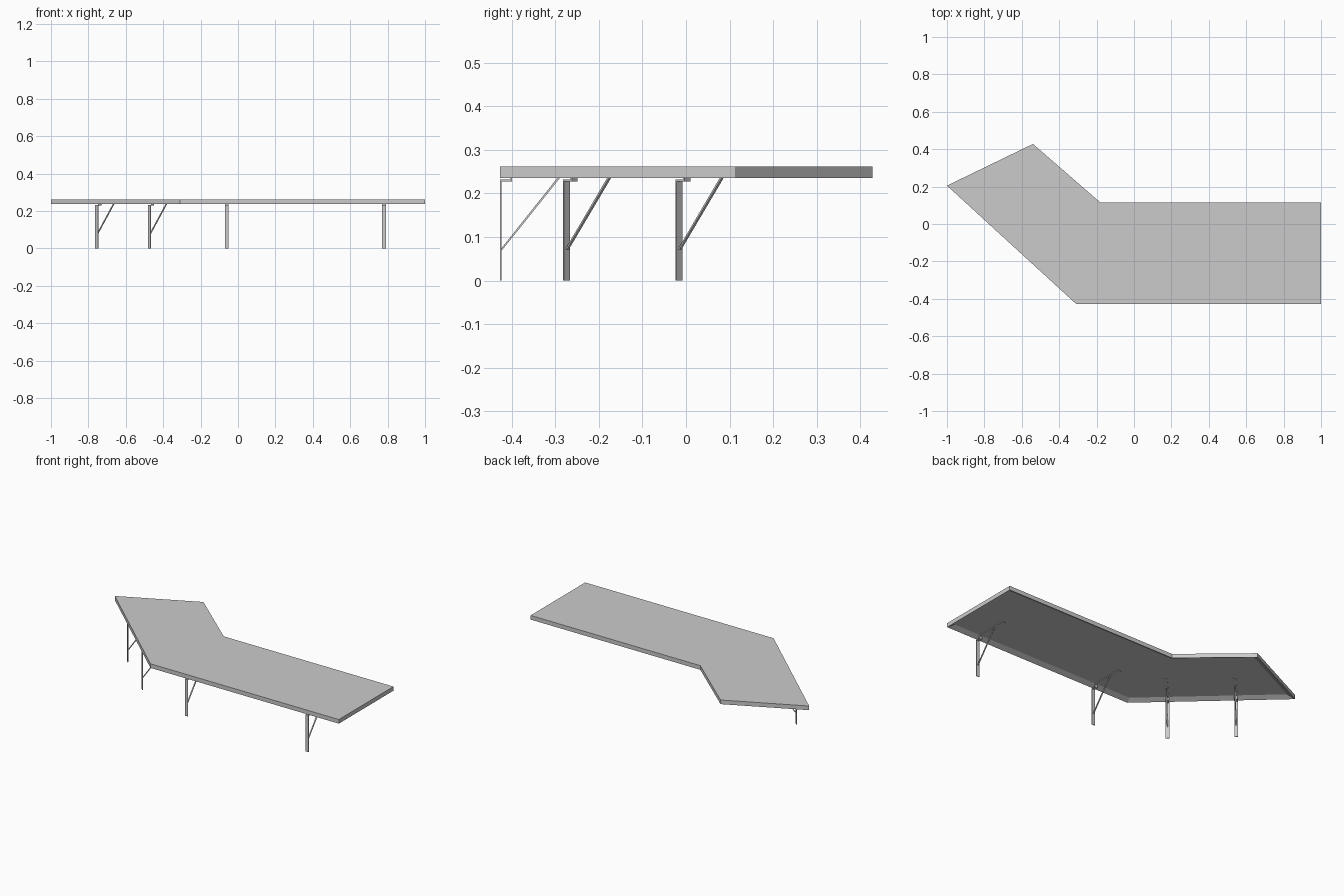
import bpy
import bmesh
from mathutils import Matrix, Vector

cube = bpy.data.objects.get("Cube")
if cube:
    bpy.data.objects.remove(cube)

grey = bpy.data.materials.new("light grey")
grey.use_nodes = True
colour = (0.6, 0.6, 0.6, 1)
grey.diffuse_color = colour
grey.node_tree.nodes["Principled BSDF"].inputs["Base Color"].default_value = colour

BASE, TOP = 0.236, 0.262     # underside and top of the deck
RIM, RECESS = 0.03, 0.015    # border width and pocket depth below
CEILING = BASE + RECESS
THICK, WIDTH = 0.004, 0.02   # strap steel


def add_object(name, bm):
    bmesh.ops.recalc_face_normals(bm, faces=bm.faces)
    mesh = bpy.data.meshes.new(name)
    bm.to_mesh(mesh)
    bm.free()
    mesh.materials.append(grey)
    obj = bpy.data.objects.new(name, mesh)
    bpy.context.collection.objects.link(obj)
    return obj


def extrude_face(bm, points, offset):
    face = bm.faces.new([bm.verts.new(p) for p in points])
    result = bmesh.ops.extrude_face_region(bm, geom=[face], use_keep_orig=True)
    moved = [v for v in result["geom"] if isinstance(v, bmesh.types.BMVert)]
    bmesh.ops.translate(bm, verts=moved, vec=offset)


# Angled deck with a shallow pocket underneath
outline = [(-1, 0.205), (-0.31, -0.427), (1, -0.427),
           (1, 0.115), (-0.18, 0.115), (-0.54, 0.428)]
bm = bmesh.new()
extrude_face(bm, [(x, y, BASE) for x, y in outline], (0, 0, TOP - BASE))
bmesh.ops.recalc_face_normals(bm, faces=bm.faces)
under = min(bm.faces, key=lambda f: f.calc_center_median().z)
bmesh.ops.inset_region(bm, faces=[under], thickness=RIM, use_even_offset=True)
bmesh.ops.translate(bm, verts=under.verts[:], vec=(0, 0, RECESS))
add_object("deck", bm)


def side_profile(name, points, width, matrix):
    """Extrude a (depth, height) outline across the given width."""
    bm = bmesh.new()
    extrude_face(bm, [(-width / 2, y, z) for y, z in points], (width, 0, 0))
    add_object(name, bm).matrix_world = matrix


# Strap: post, flange under the rim, step up and arm along the pocket
flange = BASE - THICK
step = RIM - 0.002
strap = [(0, 0), (THICK, 0), (THICK, flange - THICK),
         (step, flange - THICK), (step, CEILING - THICK),
         (0.23, CEILING - THICK), (0.23, CEILING),
         (step - THICK, CEILING), (step - THICK, flange), (0, flange)]
# Diagonal brace from the post to the arm
brace = [(0.001, 0.071), (0.006, 0.071),
         (0.147, CEILING - THICK), (0.141, CEILING - THICK)]

corner, left_end, right_end = (Vector((*outline[i], 0)) for i in (1, 0, 2))


def add_support(name, start, end, x):
    along = (end - start).normalized()
    inward = Vector((-along.y, along.x, 0))
    spot = start + along * ((x - start.x) / along.x)
    matrix = Matrix((along, inward, (0, 0, 1))).transposed().to_4x4()
    matrix.translation = spot
    side_profile(name + "_strap", strap, WIDTH, matrix)
    side_profile(name + "_brace", brace, 0.007, matrix)


for name, x in (("outer_right", -0.757), ("inner_right", -0.475)):
    add_support(name, left_end, corner, x)
for name, x in (("inner_left", -0.06), ("outer_left", 0.78)):
    add_support(name, corner, right_end, x)
